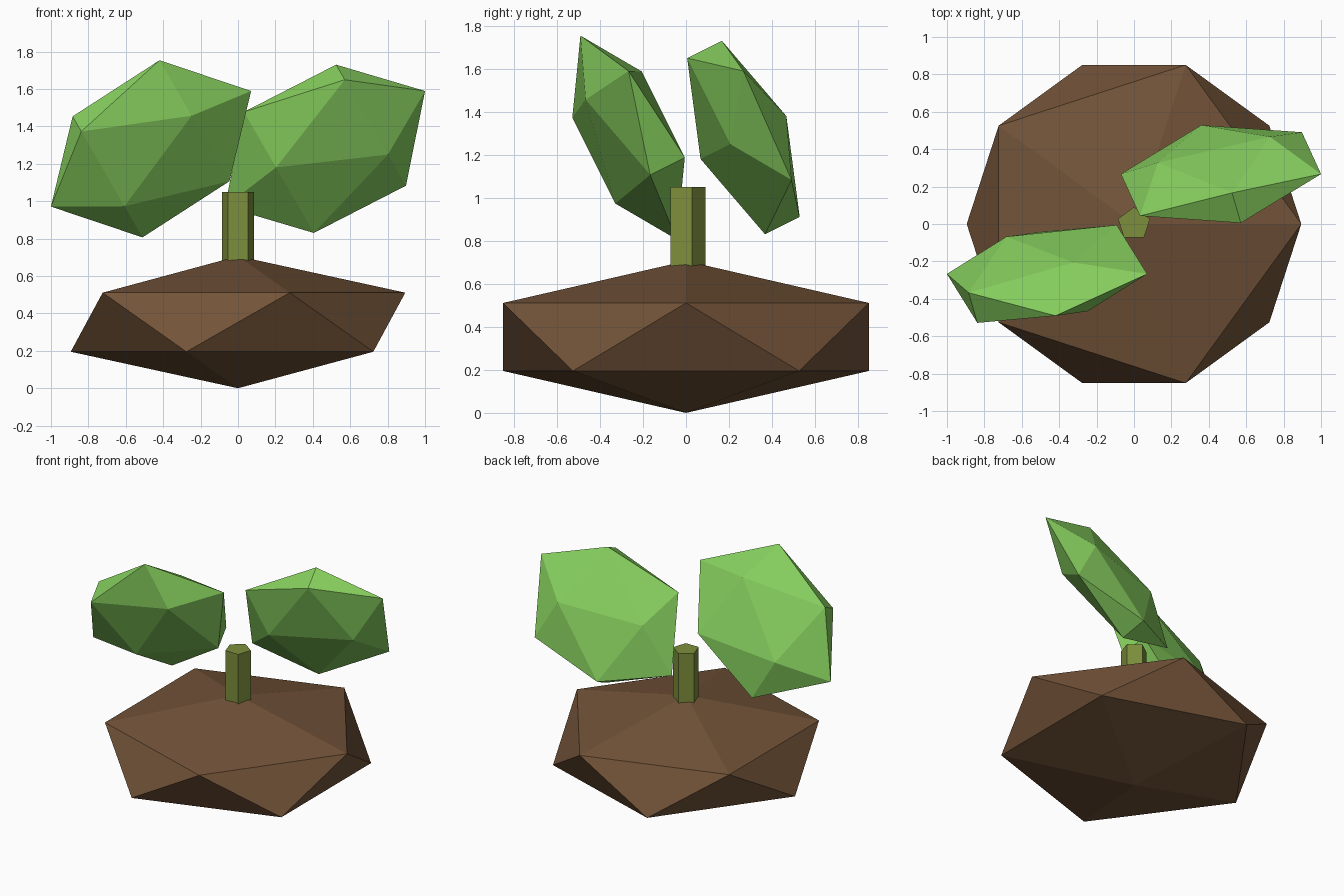
import bpy
import bmesh
from math import radians
from mathutils import Matrix

cube = bpy.data.objects.get("Cube")
if cube:
    bpy.data.objects.remove(cube)


def material(name, rgb):
    mat = bpy.data.materials.new(name)
    mat.use_nodes = True
    mat.diffuse_color = (*rgb, 1)
    bsdf = next(n for n in mat.node_tree.nodes if n.type == "BSDF_PRINCIPLED")
    bsdf.inputs["Base Color"].default_value = (*rgb, 1)
    bsdf.inputs["Roughness"].default_value = 0.9
    return mat


def finish(name, bm, matrix, mat):
    mesh = bpy.data.meshes.new(name)
    bm.to_mesh(mesh)
    bm.free()
    mesh.materials.append(mat)
    obj = bpy.data.objects.new(name, mesh)
    obj.matrix_world = matrix
    bpy.context.collection.objects.link(obj)
    return obj


def faceted_ball(name, location, rotation, scale, mat):
    bm = bmesh.new()
    bmesh.ops.create_icosphere(bm, subdivisions=1, radius=1)
    matrix = Matrix.Translation(location) @ rotation @ Matrix.Diagonal((*scale, 1))
    return finish(name, bm, matrix, mat)


brown = material("soil brown", (0.17, 0.087, 0.04))
olive = material("stem olive", (0.205, 0.275, 0.045))
green = material("leaf green", (0.24, 0.62, 0.112))

# Flattened mound of soil
faceted_ball("soil_mound", (0, 0, 0.353), Matrix.Identity(4), (1, 1, 0.353), brown)

# Five-sided stem rising from the middle of the mound
bm = bmesh.new()
bmesh.ops.create_cone(bm, cap_ends=True, segments=5, radius1=0.09, radius2=0.09, depth=0.7)
finish("stem", bm, Matrix.Translation((0, 0, 0.7)), olive)

# Two thin leaves: same tilt, turned half way round their long axis
for name, side, turn in (("left_leaf", 1, 30), ("right_leaf", -1, 210)):
    rotation = Matrix.Rotation(radians(60), 4, "Y") @ Matrix.Rotation(radians(turn), 4, "Z")
    faceted_ball(name, (0.465 * side, 0.267 * side, 1.28), rotation, (0.5, 0.177, 0.618), green)
